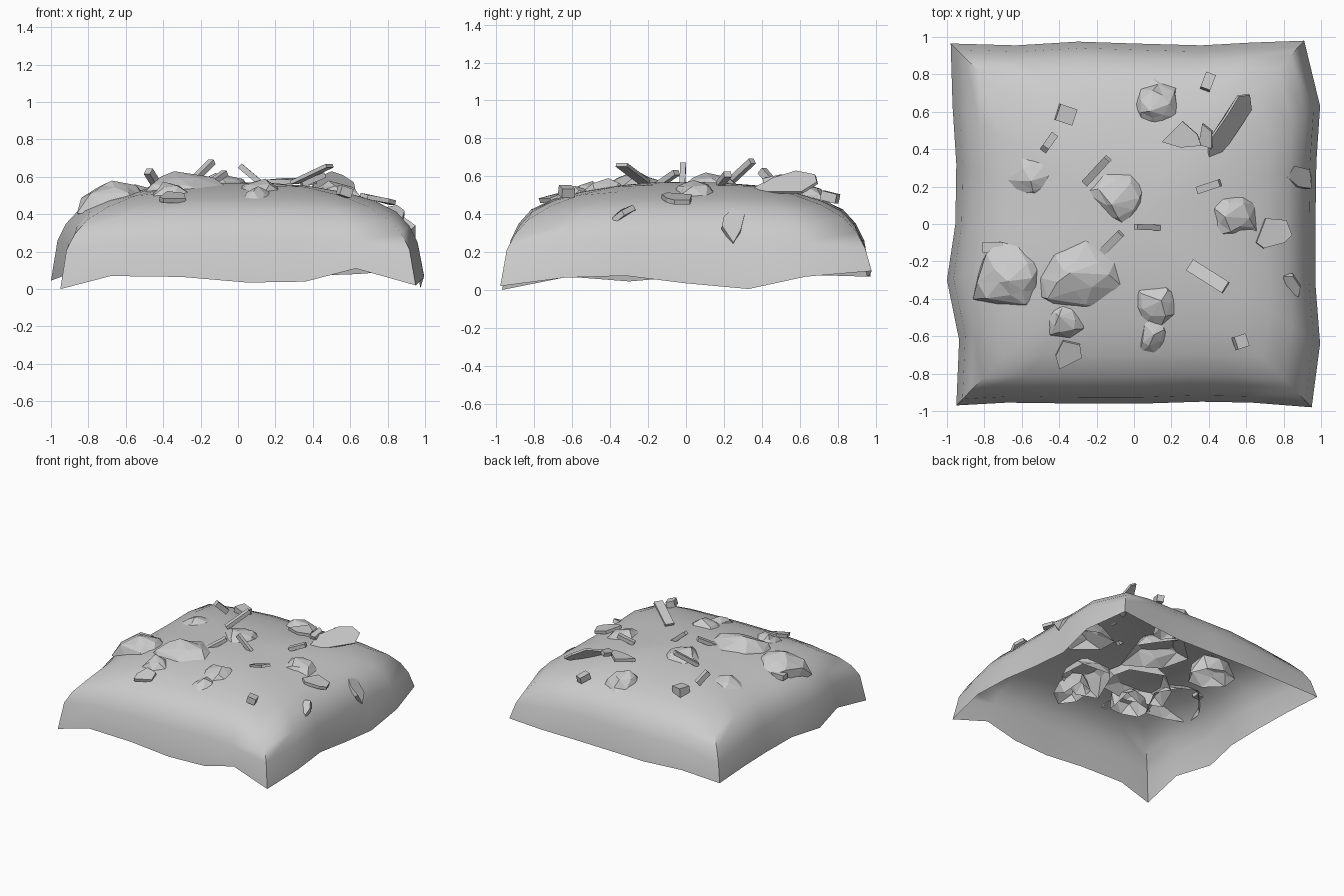
import bpy, bmesh, math, random
from mathutils import Vector, Matrix

if "Cube" in bpy.data.objects:
    bpy.data.objects.remove(bpy.data.objects["Cube"])

random.seed(4)


def finish(name, bm, smooth=None):
    bmesh.ops.recalc_face_normals(bm, faces=bm.faces)
    me = bpy.data.meshes.new(name)
    bm.to_mesh(me)
    bm.free()
    ob = bpy.data.objects.new(name, me)
    bpy.context.collection.objects.link(ob)
    if smooth:
        bpy.context.view_layer.objects.active = ob
        ob.select_set(True)
        bpy.ops.object.shade_smooth_by_angle(angle=math.radians(smooth))
        ob.select_set(False)
    return ob


# Open mound shell: ragged square rim drawn in by rings to the crown
FRONT = [(-.95, -.97, 0), (-.68, -.955, .07), (-.3, -.96, .065), (.05, -.96, .035), (.36, -.95, .04), (.63, -.955, .11)]
RIGHT = [(.95, -.98, .02), (.995, -.64, .065), (.97, -.32, .075), (.97, 0, .035), (.975, .33, .005), (.995, .63, .07)]
BACK = [(.91, .98, .1), (.63, .97, .08), (.36, .955, .07), (0, .965, .07), (-.3, .975, .07), (-.63, .955, .08)]
LEFT = [(-.98, .965, .07), (-.97, .63, .08), (-.95, .32, .07), (-.955, 0, .07), (-1, -.3, .045), (-.935, -.62, .07)]
RINGS = [(.965, .26), (.92, .35), (.85, .425), (.73, .48), (.58, .52), (.38, .552), (.18, .567)]

rim = FRONT + RIGHT + BACK + LEFT
bm = bmesh.new()
rows = [[bm.verts.new(p) for p in rim]]
for s, h in RINGS:
    row = []
    for x, y, z in rim:
        m = min(abs(x), abs(y)) / max(abs(x), abs(y))
        row.append(bm.verts.new((x * s, y * s, h * (1 - .23 * m ** 4 * s ** 3))))
    rows.append(row)
n = len(rim)
for a, b in zip(rows, rows[1:]):
    for i in range(n):
        j = (i + 1) % n
        bm.faces.new((a[i], a[j], b[j], b[i]))
crown = bm.verts.new((0, 0, .57))
for i in range(n):
    bm.faces.new((rows[-1][i], rows[-1][(i + 1) % n], crown))
mound = finish("mound", bm, 50)
if mound.data.polygons[-1].normal.z < 0:
    mound.data.flip_normals()


# Faceted rubble heaps breaking through the mound, open below: x, y, top z, half sizes at the surface
def heap(name, x, y, top, rx, ry):
    bm = bmesh.new()
    k = 7
    apex = bm.verts.new((x + random.uniform(-.3, .3) * rx, y + random.uniform(-.3, .3) * ry, top))
    prev = None
    for lvl, (s, drop) in enumerate([(.6, .03), (1.05, .085), (1.4, .17)]):
        ring = []
        for i in range(k):
            t = math.tau * (i + .5 * lvl + random.uniform(-.2, .2)) / k
            f = s * random.uniform(.78, 1.15)
            ring.append(bm.verts.new((x + rx * f * math.cos(t), y + ry * f * math.sin(t),
                                      top - drop * random.uniform(.75, 1.25))))
        for i in range(k):
            j = (i + 1) % k
            if prev:
                bm.faces.new((prev[i], ring[i], prev[j]))
                bm.faces.new((ring[i], ring[j], prev[j]))
            else:
                bm.faces.new((apex, ring[i], ring[j]))
        prev = ring
    finish(name, bm)


HEAPS = [(-.53, .26, .56, .14, .13), (-.08, .15, .62, .17, .18), (-.65, -.28, .58, .16, .15),
         (-.28, -.27, .63, .22, .16), (.12, -.42, .59, .15, .14), (.1, -.58, .55, .1, .14),
         (.11, .63, .57, .12, .13), (.53, .04, .58, .16, .13), (-.37, -.51, .575, .11, .11)]
for i, h in enumerate(HEAPS):
    heap(f"rubble_heap_{i + 1}", *h)


# Flat shards: outline extruded along its normal
def shard(name, pts, thick):
    bm = bmesh.new()
    f = bm.faces.new([bm.verts.new(p) for p in pts])
    f.normal_update()
    d = f.normal * thick
    ext = bmesh.ops.extrude_face_region(bm, geom=[f], use_keep_orig=True)
    bmesh.ops.translate(bm, vec=d, verts=[v for v in ext['geom'] if isinstance(v, bmesh.types.BMVert)])
    finish(name, bm)


shard("large_slab", [(.4, .34, .53), (.41, .45, .59), (.5, .58, .63), (.56, .68, .61), (.62, .69, .57),
                     (.63, .61, .52), (.47, .37, .52)], .015)
shard("slab_east", [(.65, -.1, .49), (.69, -.13, .48), (.8, -.1, .46), (.84, -.06, .45), (.81, .02, .45), (.7, .03, .48)], .025)
shard("slab_front", [(-.42, -.7, .47), (-.4, -.77, .46), (-.28, -.71, .46), (-.29, -.64, .49), (-.38, -.62, .5)], .025)
shard("slab_north", [(.15, .44, .56), (.25, .41, .56), (.36, .42, .57), (.34, .48, .57), (.26, .55, .57)], .025)
shard("chip_north", [(.35, .43, .55), (.42, .41, .56), (.42, .5, .58), (.37, .54, .58)], .03)
shard("chip_east", [(.95, .25, .25), (.95, .19, .34), (.88, .2, .39), (.82, .25, .43), (.86, .31, .4), (.94, .29, .32)], .03)
shard("chip_southeast", [(.8, -.28, .44), (.85, -.28, .45), (.89, -.34, .42), (.88, -.39, .38), (.8, -.35, .42)], .03)


# Sticks and blocks: box between two points
def stick(name, a, b, w, h):
    a, b = Vector(a), Vector(b)
    d = b - a
    xax = d.normalized()
    yax = Vector((0, 0, 1)).cross(xax).normalized()
    rot = Matrix((xax, yax, xax.cross(yax))).transposed().to_4x4()
    bm = bmesh.new()
    bmesh.ops.create_cube(bm, size=1, matrix=Matrix.Translation((a + b) / 2) @ rot @ Matrix.Diagonal((d.length, w, h, 1)))
    finish(name, bm)


STICKS = [((-.26, .22, .56), (-.14, .35, .68), .04, .03), ((.01, -.015, .66), (.14, -.02, .55), .03, .03),
          ((-.2, -.18, .53), (-.07, -.05, .62), .04, .03), ((.3, -.22, .57), (.49, -.34, .66), .07, .02),
          ((.34, .18, .56), (.46, .22, .61), .04, .03), ((-.48, .4, .63), (-.43, .47, .55), .04, .04)]
for i, s in enumerate(STICKS):
    stick(f"stick_{i + 1}", *s)

BLOCKS = [((-.81, -.125, .475), (-.7, -.125, .475), .055, .04), ((.54, -.64, .53), (.6, -.62, .51), .07, .05),
          ((.38, .72, .5), (.41, .8, .48), .055, .05), ((-.41, .6, .52), (-.32, .57, .51), .09, .08)]
for i, s in enumerate(BLOCKS):
    stick(f"block_{i + 1}", *s)
